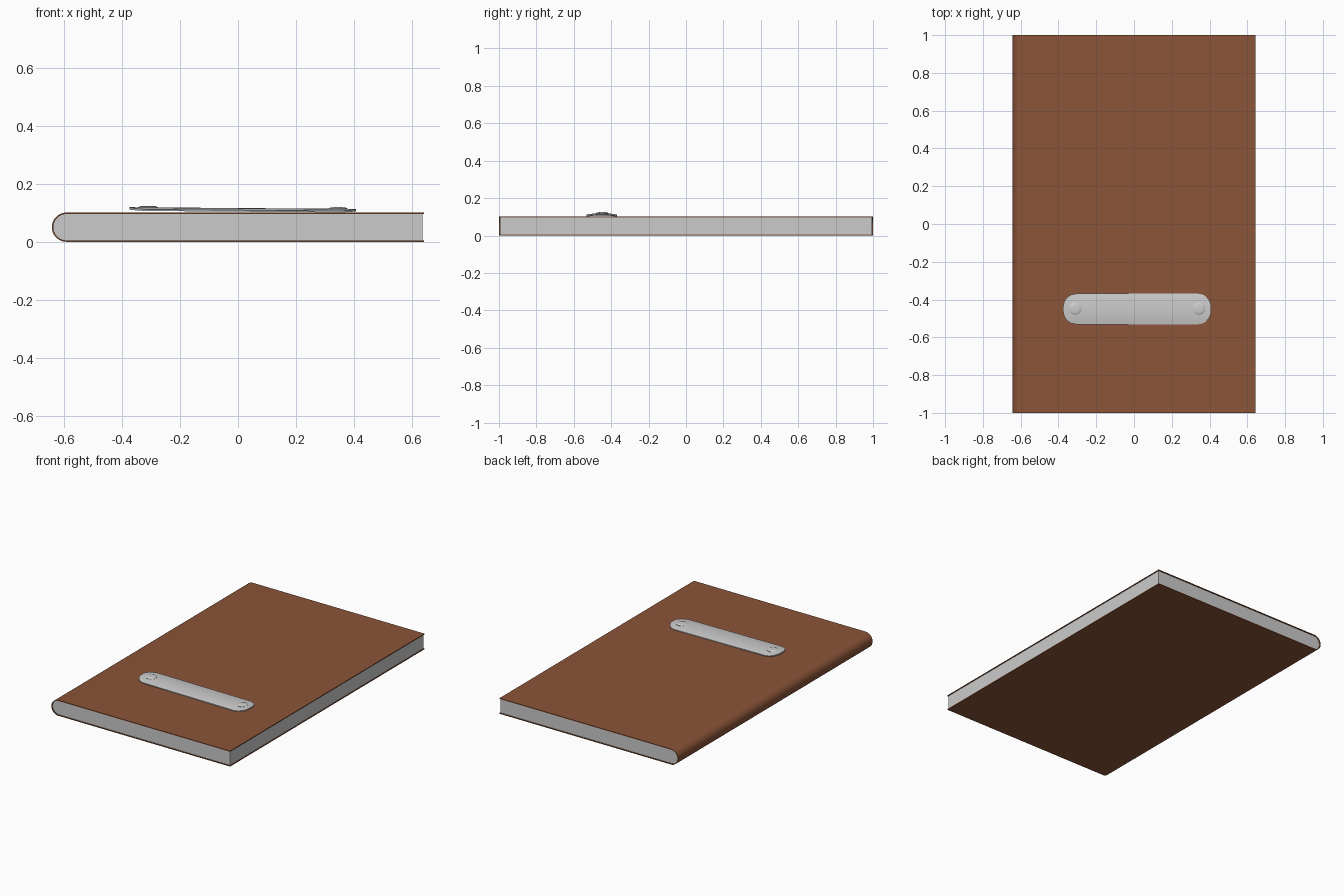
import bpy, bmesh, math

if "Cube" in bpy.data.objects:
    bpy.data.objects.remove(bpy.data.objects["Cube"])

H, R = 0.101, 0.0505          # book thickness and spine radius
SPINE_X = -0.643 + R


def make(name, bm, color=None, angle=35):
    bmesh.ops.recalc_face_normals(bm, faces=bm.faces)
    me = bpy.data.meshes.new(name)
    bm.to_mesh(me)
    bm.free()
    ob = bpy.data.objects.new(name, me)
    bpy.context.collection.objects.link(ob)
    if color:
        mat = bpy.data.materials.new(name + "_colour")
        mat.diffuse_color = color
        mat.use_nodes = True
        mat.node_tree.nodes["Principled BSDF"].inputs["Base Color"].default_value = mat.diffuse_color
        me.materials.append(mat)
    bpy.ops.object.select_all(action='DESELECT')
    ob.select_set(True)
    bpy.context.view_layer.objects.active = ob
    bpy.ops.object.shade_smooth_by_angle(angle=math.radians(angle))
    return ob


def u_profile(r, x_end, n=18):
    """Top edge, around the rounded spine, to the bottom edge."""
    pts = [(x_end, R + r)]
    for i in range(n + 1):
        a = math.pi / 2 + math.pi * i / n
        pts.append((SPINE_X + r * math.cos(a), R + r * math.sin(a)))
    return pts + [(x_end, R - r)]


def extrude_y(name, pts, half, color=None):
    bm = bmesh.new()
    face = bm.faces.new([bm.verts.new((x, -half, z)) for x, z in pts])
    res = bmesh.ops.extrude_face_region(bm, geom=[face])
    verts = [g for g in res["geom"] if isinstance(g, bmesh.types.BMVert)]
    bmesh.ops.translate(bm, verts=verts, vec=(0, 2 * half, 0))
    return make(name, bm, color)


# Cover: thin sheet wrapped around the spine
T = 0.005
extrude_y("cover", u_profile(R, 0.643) + u_profile(R - T, 0.643)[::-1], 1.0,
          (0.26, 0.09, 0.04, 1))

# Page block inside the cover
extrude_y("pages", u_profile(R - T, 0.638), 0.994)

# Clasp plate: rounded strip, domed across its width and slightly tilted
X0, X1, YC, HW, CR = -0.375, 0.408, -0.45, 0.081, 0.07


def tilt(x):
    return 0.107 - 0.006 * (x - X0) / (X1 - X0)


cols = []
for i in range(9):
    a = math.pi / 2 * i / 8
    cols.append((X0 + CR * (1 - math.cos(a)), HW - CR + CR * math.sin(a)))
cols += [(X0 + X1 - x, w) for x, w in reversed(cols)]
N = 12
bm = bmesh.new()
layers = []
for thick in (0.0, 0.005):
    layers.append([[bm.verts.new((x, YC + w * v, tilt(x) + thick
                                  + 0.0075 * (1 - (w * v / HW) ** 2) * (1 if thick else 0.6)))
                    for v in [2 * j / N - 1 for j in range(N + 1)]] for x, w in cols])
for g in layers:
    for a, b in zip(g, g[1:]):
        for j in range(N):
            bm.faces.new((a[j], b[j], b[j + 1], a[j + 1]))
rims = [[c[0] for c in g] + g[-1][1:] + [c[N] for c in g[-2::-1]] + g[0][N - 1:0:-1]
        for g in layers]
lo, hi = rims
for k in range(len(lo)):
    m = (k + 1) % len(lo)
    bm.faces.new((lo[k], lo[m], hi[m], hi[k]))
make("clasp_plate", bm, angle=50)

# Rivets: low domes at both ends of the plate
for name, x in (("rivet_left", -0.311), ("rivet_right", 0.345)):
    bm = bmesh.new()
    rings = []
    for r, h in ((0.034, -0.006), (0.034, 0.001), (0.028, 0.004), (0.017, 0.006)):
        rings.append([bm.verts.new((x + r * math.cos(t), YC + 0.002 + r * math.sin(t),
                                    tilt(x) + 0.012 + h))
                      for t in [2 * math.pi * k / 24 for k in range(24)]])
    for a, b in zip(rings, rings[1:]):
        for k in range(24):
            m = (k + 1) % 24
            bm.faces.new((a[k], a[m], b[m], b[k]))
    bm.faces.new(rings[-1])
    bm.faces.new(rings[0][::-1])
    make(name, bm)
